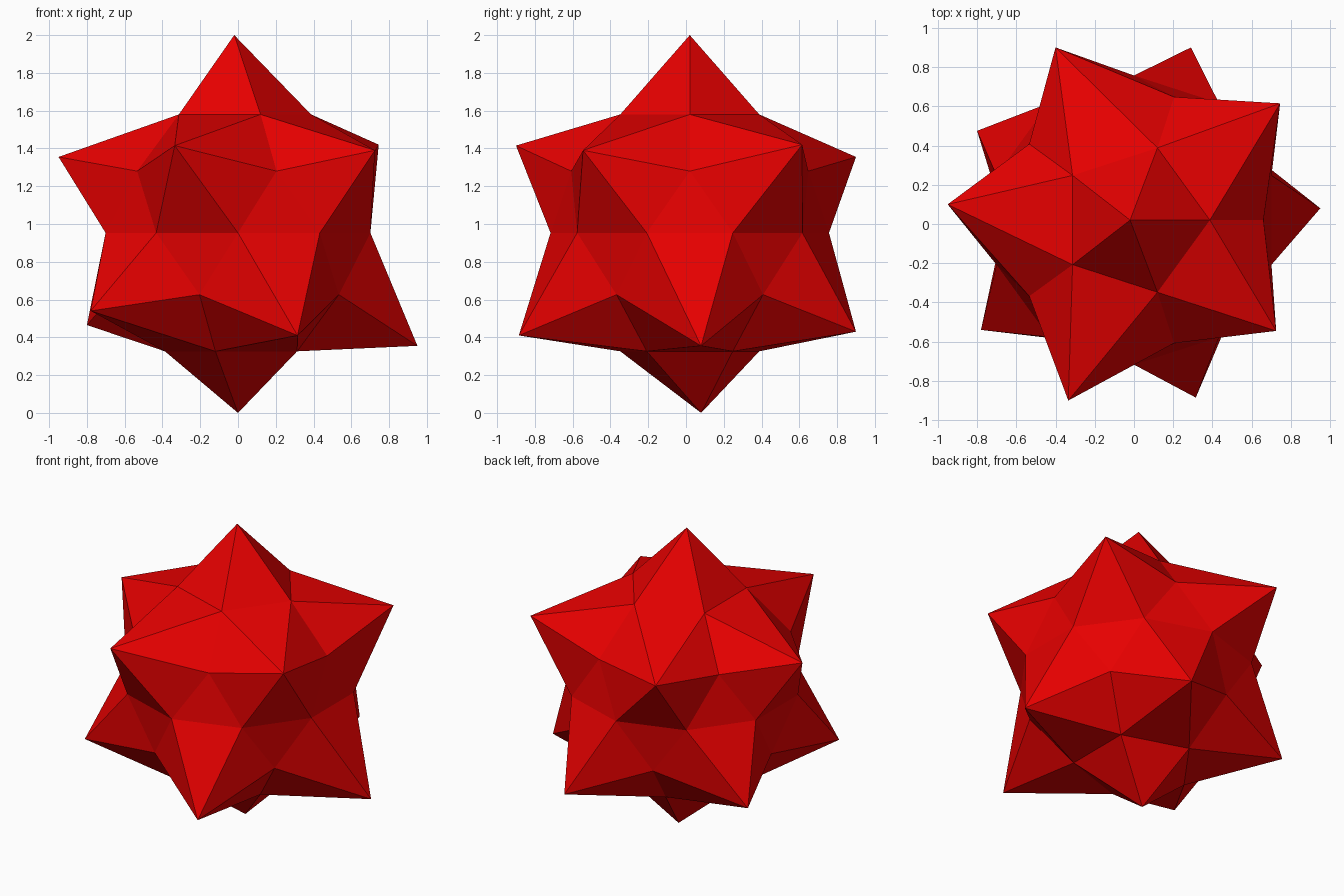
import bpy, bmesh, math
from mathutils import Vector

if "Cube" in bpy.data.objects:
    bpy.data.objects.remove(bpy.data.objects["Cube"])

CENTRE = Vector((0, 0.02, 0.953))

# Slightly irregular spike tips; each ring starts at its first angle and turns counter-clockwise
TOP, BOTTOM = (-0.02, 0.02, 2.0), (0.0, 0.08, 0.0)
UPPER = [(0.745, 0.615, 1.42), (-0.40, 0.90, 1.355), (-0.95, 0.10, 1.355),
         (-0.335, -0.90, 1.415), (0.725, -0.545, 1.39)]
LOWER = [(0.95, 0.08, 0.355), (0.29, 0.90, 0.43), (-0.80, 0.475, 0.465),
         (-0.78, -0.54, 0.54), (0.315, -0.885, 0.41)]

bm = bmesh.new()


def ring(count, start, radius, z):
    """Evenly spaced corners of the core."""
    angles = [math.radians(start + 360 / count * k) for k in range(count)]
    return [bm.verts.new(CENTRE + Vector((radius * math.cos(a), radius * math.sin(a), z)))
            for a in angles]


def spike(base, tip):
    """Fan of triangles from a base loop to a tip."""
    apex = bm.verts.new(tip)
    for a, b in zip(base, base[1:] + base[:1]):
        bm.faces.new((a, b, apex))


# Waist corners at 18, 54, 90 ... degrees, shared by both halves
waist = ring(10, 18, 0.737, 0)


def half(side, start, first, pole, tips):
    """One half: a polar spike, five six-sided spikes, five flat triangles."""
    inner = ring(5, start, 0.387, side * 0.627)
    outer = ring(5, start, 0.66, side * 0.327)
    spike(inner, pole)
    for k, tip in enumerate(tips):
        n, w = (k + 1) % 5, first + 2 * k
        a, b, c = waist[w % 10], waist[(w + 1) % 10], waist[(w - 1) % 10]
        spike([inner[k], inner[n], outer[n], b, a, outer[k]], tip)
        bm.faces.new((outer[k], c, a))


# Upper half, and lower half turned by 36 degrees
half(1, 0, 0, TOP, UPPER)
half(-1, -36, -1, BOTTOM, LOWER)
bmesh.ops.recalc_face_normals(bm, faces=bm.faces[:])

mesh = bpy.data.meshes.new("spiked_star")
bm.to_mesh(mesh)
bm.free()
red = bpy.data.materials.new("red")
red.diffuse_color = (0.8, 0, 0, 1)
red.use_nodes = True
red.node_tree.nodes["Principled BSDF"].inputs["Base Color"].default_value = red.diffuse_color
mesh.materials.append(red)
bpy.context.collection.objects.link(bpy.data.objects.new("spiked_star", mesh))
